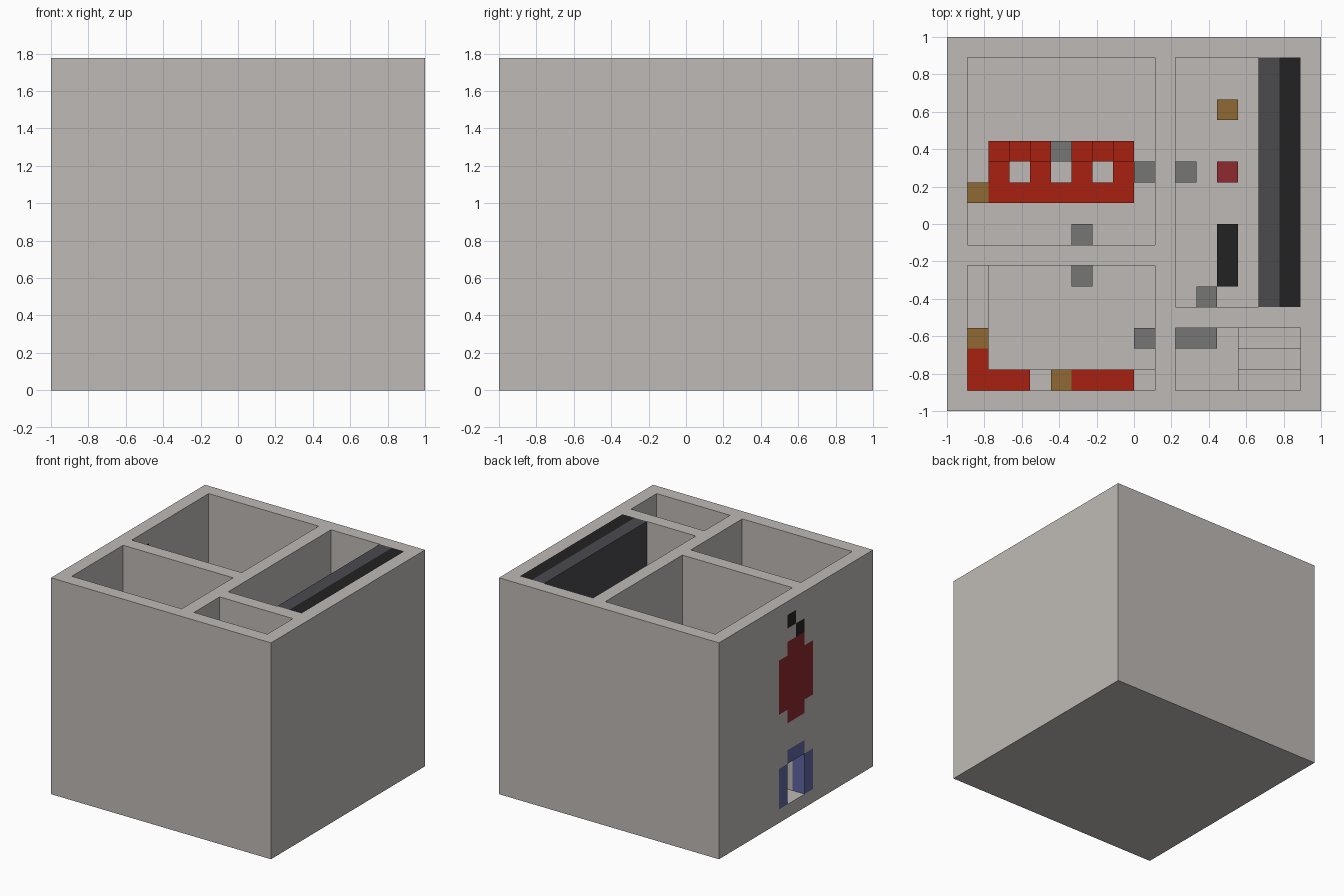
import bpy, bmesh
from mathutils import Vector

if "Cube" in bpy.data.objects:
    bpy.data.objects.remove(bpy.data.objects["Cube"], do_unlink=True)

U = 1 / 9            # one building block
W, H = 18, 16        # blocks across and up


def material(name, r, g, b):
    m = bpy.data.materials.new(name)
    m.use_nodes = True
    m.diffuse_color = (r, g, b, 1)
    bsdf = m.node_tree.nodes["Principled BSDF"]
    bsdf.inputs["Base Color"].default_value = (r, g, b, 1)
    bsdf.inputs["Roughness"].default_value = 0.9
    return m


WALL = material("warm_grey_wall", 0.52, 0.49, 0.465)
BLUE = material("blue_frame", 0.12, 0.135, 0.36)
CRIMSON = material("crimson", 0.27, 0.023, 0.027)
BLACK = material("black", 0.016, 0.016, 0.016)
RED = material("bright_red", 0.39, 0.015, 0.005)
WOOD = material("brown_wood", 0.275, 0.144, 0.034)
GREY = material("mid_grey", 0.18, 0.18, 0.175)
SLATE = material("dark_slate", 0.069, 0.067, 0.076)


def add_mesh(name, bm, mats):
    bmesh.ops.recalc_face_normals(bm, faces=bm.faces[:])
    me = bpy.data.meshes.new(name)
    bm.to_mesh(me)
    bm.free()
    for m in mats:
        me.materials.append(m)
    ob = bpy.data.objects.new(name, me)
    bpy.context.collection.objects.link(ob)
    return ob


def place(p):
    return Vector((p[0] * U - 1, p[1] * U - 1, p[2] * U))


def box(name, mat, x, y, z):
    """Box between block coordinates, each given as a (low, high) pair."""
    bm = bmesh.new()
    bmesh.ops.create_cube(bm, size=1)
    for v in bm.verts:
        v.co = place([r[0] if c < 0 else r[1] for c, r in zip(v.co, (x, y, z))])
    return add_mesh(name, bm, [mat])


def cell(name, mat, i, j, low, high):
    return box(name, mat, (i, i + 1), (j, j + 1), (low, high))


# Rooms as block ranges: x low, x high, y low, y high
ROOMS = [(1, 10, 8, 17), (1, 10, 1, 7), (11, 17, 5, 17), (11, 17, 1, 4)]


def block(i, j, k):
    """Material slot of a shell block, or None where it is empty."""
    if not (0 <= i < W and 0 <= j < W and 0 <= k < H):
        return None
    if k and any(a <= i < b and c <= j < d for a, b, c, d in ROOMS):
        return None
    if i == 0 and 7 <= j <= 10:
        middle = j in (8, 9)
        if 1 <= k < 4:                       # doorway and its posts
            return None if middle else 1
        if k == 4 and middle:                # lintel
            return 1
        if 8 <= k < 12 or (middle and 7 <= k < 13):   # round emblem
            return 2
        if (j, k) in ((8, 13), (9, 14)):     # emblem stem
            return 3
    return 0


# Building shell: the exposed sides of its blocks, merged into large faces
bm = bmesh.new()
corners = {}


def corner(p):
    if p not in corners:
        corners[p] = bm.verts.new(place(p))
    return corners[p]


for i in range(W):
    for j in range(W):
        for k in range(H):
            slot = block(i, j, k)
            if slot is None:
                continue
            for axis in range(3):
                for side in (0, 1):
                    near = [i, j, k]
                    near[axis] += 2 * side - 1
                    if block(*near) is not None:
                        continue
                    quad = []
                    for a, b in ((0, 0), (1, 0), (1, 1), (0, 1)):
                        p = [i, j, k]
                        p[axis] += side
                        p[(axis + 1) % 3] += a
                        p[(axis + 2) % 3] += b
                        quad.append(corner(tuple(p)))
                    face = bm.faces.new(quad if side else quad[::-1])
                    face.material_index = slot
bmesh.ops.dissolve_limit(bm, angle_limit=0.02, verts=bm.verts[:],
                         edges=bm.edges[:], delimit={'MATERIAL'})
add_mesh("building_shell", bm, [WALL, BLUE, CRIMSON, BLACK])

# Tall panel along one side of the long room
box("panel_front", SLATE, (15, 16), (5, 17), (1, H))
box("panel_back", BLACK, (16, 17), (5, 17), (1, H))

# Large seating group
box("sofa_base", RED, (2, 9), (10, 11), (1, 2))
for i in (2, 4, 6, 8):
    cell("sofa_arm", RED, i, 11, 1, 2)
    cell("sofa_post", RED, i, 12, 1, 4)
for i in (3, 7):
    cell("sofa_back", RED, i, 12, 1, 3)
cell("sofa_console", GREY, 5, 12, 1, 3)
cell("side_table", WOOD, 1, 10, 1, 2)

# Corner bench with cushions and small tables
box("bench_side", WALL, (1, 2), (1, 7), (1, 2))
box("bench_front", WALL, (2, 10), (1, 2), (1, 2))
box("cushion_side", RED, (1, 2), (1, 3), (2, 3))
box("cushion_corner", RED, (2, 4), (1, 2), (2, 3))
box("cushion_front", RED, (6, 9), (1, 2), (2, 3))
cell("bench_table_side", WOOD, 1, 3, 2, 3)
cell("bench_table_front", WOOD, 5, 1, 2, 3)

# Furniture facing the tall panel
cell("stool", WOOD, 13, 14, 1, 2)
cell("crimson_seat", CRIMSON, 13, 11, 1, 2)
box("black_bench", BLACK, (13, 14), (6, 9), (1, 2))

# Steps in the small room
for n in range(3):
    box("step", WALL, (14, 17), (3 - n, 4 - n), (1, 2 + n))

# Door handles on both sides of the inner walls
for i, j in ((9, 11), (11, 11), (6, 8), (6, 6), (9, 3), (11, 3), (12, 3), (12, 5)):
    cell("door_handle", GREY, i, j, 2, 3)
